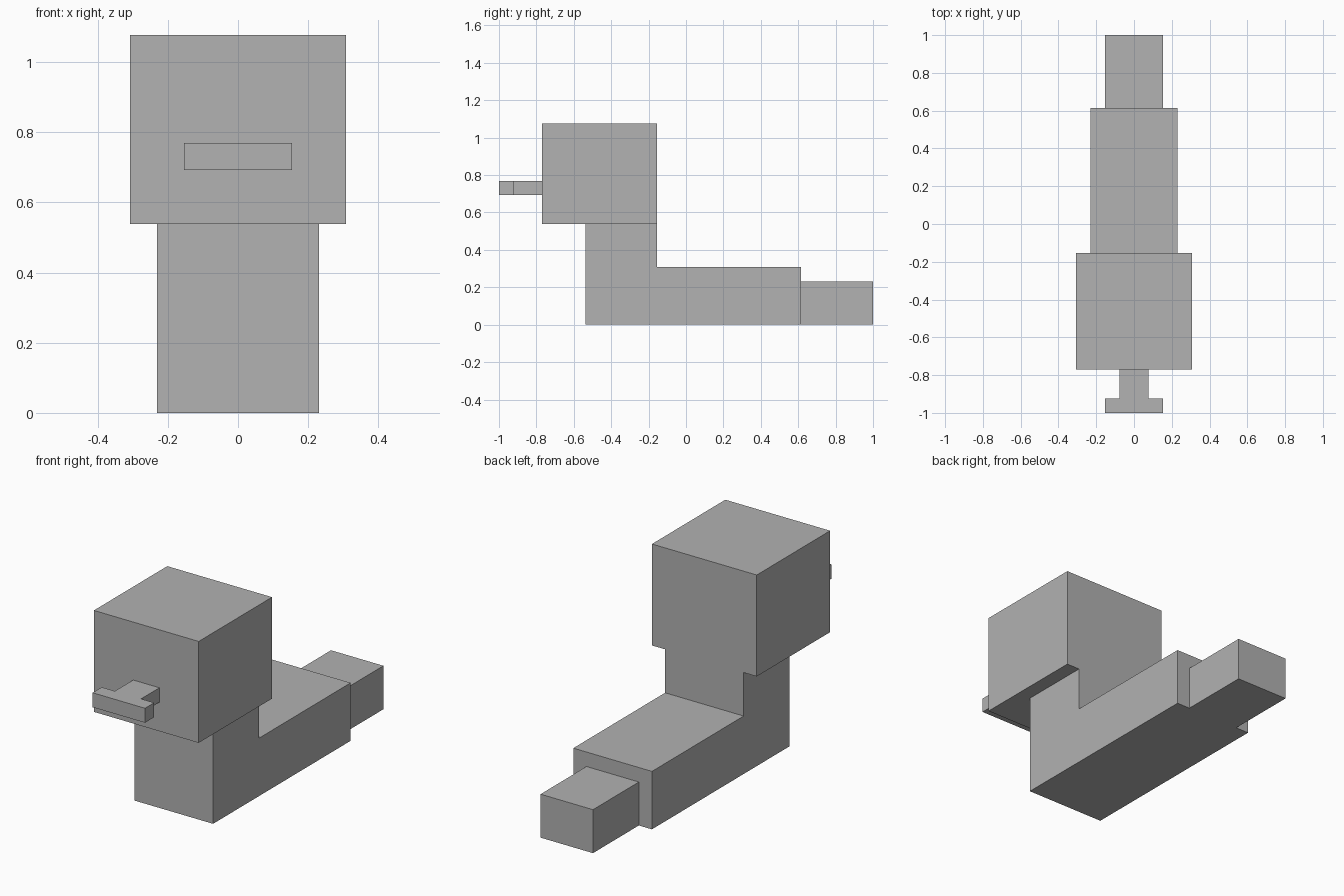
import bpy
import bmesh
from mathutils import Vector

cube = bpy.data.objects.get("Cube")
if cube:
    bpy.data.objects.remove(cube, do_unlink=True)

U = 1 / 13  # block grid unit

grey = bpy.data.materials.new("plain_grey")
grey.use_nodes = True
colour = (0.445, 0.445, 0.445, 1)
grey.diffuse_color = colour
grey.node_tree.nodes["Principled BSDF"].inputs["Base Color"].default_value = colour


def prism(name, outline, axis, start, end):
    """Extrude an outline: axis 'x' takes (y, z) points, axis 'z' takes (x, y) points."""
    def place(p):
        return Vector((start, *p) if axis == "x" else (*p, start)) * U

    bm = bmesh.new()
    face = bm.faces.new([bm.verts.new(place(p)) for p in outline])
    moved = bmesh.ops.extrude_face_region(bm, geom=[face], use_keep_orig=True)["geom"]
    offset = Vector((1, 0, 0) if axis == "x" else (0, 0, 1)) * (end - start) * U
    bmesh.ops.translate(bm, vec=offset,
                        verts=[g for g in moved if isinstance(g, bmesh.types.BMVert)])
    bmesh.ops.recalc_face_normals(bm, faces=bm.faces)
    mesh = bpy.data.meshes.new(name)
    bm.to_mesh(mesh)
    bm.free()
    mesh.materials.append(grey)
    obj = bpy.data.objects.new(name, mesh)
    bpy.context.collection.objects.link(obj)
    return obj


def box(name, half_width, y0, y1, z0, z1):
    return prism(name, [(y0, z0), (y1, z0), (y1, z1), (y0, z1)],
                 "x", -half_width, half_width)


# L-shaped body with upright neck
prism("body_and_neck", [(-7, 0), (8, 0), (8, 4), (-2, 4), (-2, 7), (-7, 7)], "x", -3, 3)

# Head and tail blocks
box("head", 4, -10, -2, 7, 14)
box("tail", 2, 8, 13, 0, 3)

# T-shaped snout plate
half = [(1, -10), (1, -12), (2, -12), (2, -13)]
prism("snout", half + [(-x, y) for x, y in reversed(half)], "z", 9, 10)
